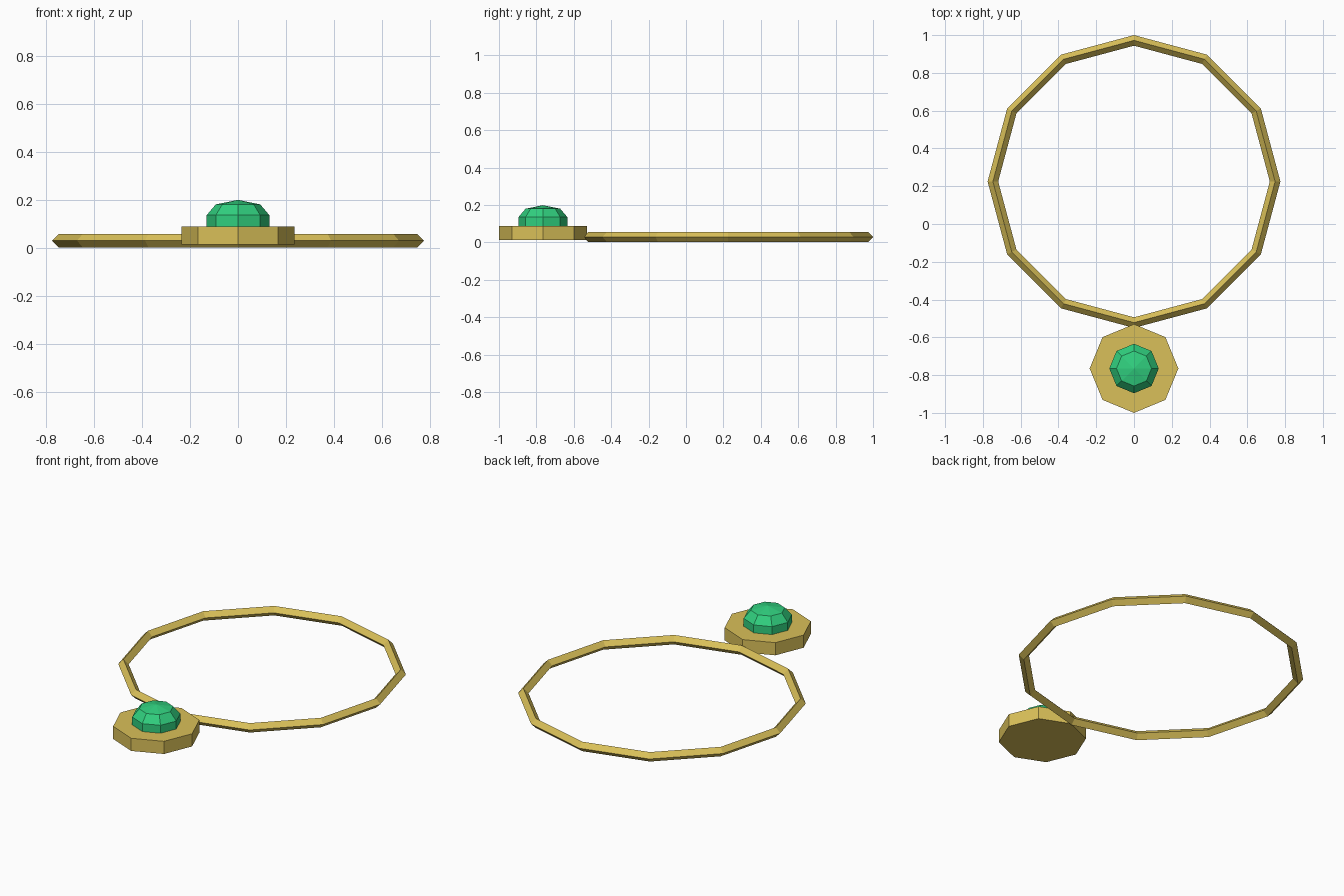
import bpy, bmesh
from math import cos, sin, pi

if "Cube" in bpy.data.objects:
    bpy.data.objects.remove(bpy.data.objects["Cube"])


def material(name, color):
    m = bpy.data.materials.new(name)
    m.diffuse_color = (*color, 1)
    m.use_nodes = True
    m.node_tree.nodes["Principled BSDF"].inputs["Base Color"].default_value = m.diffuse_color
    return m


def lathe(name, profile, y, mat, sides=8):
    """Closed faceted solid from (radius, z) points; radius 0 makes a tip."""
    bm = bmesh.new()
    rings = []
    for r, z in profile:
        if r == 0:
            rings.append([bm.verts.new((0, 0, z))] * sides)
        else:
            rings.append([bm.verts.new((r * cos(2 * pi * i / sides),
                                        r * sin(2 * pi * i / sides), z))
                          for i in range(sides)])
    for a, b in zip(rings, rings[1:]):
        for i in range(sides):
            j = (i + 1) % sides
            quad = dict.fromkeys((a[i], a[j], b[j], b[i]))
            bm.faces.new(list(quad))
    for ring in (rings[0], rings[-1]):
        if len(set(ring)) > 2:
            bm.faces.new(ring)
    bmesh.ops.recalc_face_normals(bm, faces=bm.faces)
    mesh = bpy.data.meshes.new(name)
    bm.to_mesh(mesh)
    bm.free()
    mesh.materials.append(mat)
    obj = bpy.data.objects.new(name, mesh)
    obj.location.y = y
    bpy.context.collection.objects.link(obj)
    return obj


gold = material("gold", (0.70, 0.53, 0.10))
green = material("green_gem", (0.03, 0.63, 0.21))

# Twelve-sided neck band with a diamond cross-section
bpy.ops.mesh.primitive_torus_add(major_segments=12, minor_segments=4,
                                 major_radius=0.747, minor_radius=0.028,
                                 location=(0, 0.225, 0.029))
band = bpy.context.object
band.name = "neck_band"
band.data.materials.append(gold)

# Octagonal pendant plate
PENDANT_Y = -0.765
lathe("pendant_plate", [(0.235, 0.013), (0.235, 0.088)], PENDANT_Y, gold)

# Gem: short prism with a faceted dome
R, BASE, RISE = 0.131, 0.135, 0.064
dome = [(R * cos(a), BASE + RISE * sin(a)) for a in (0, pi / 4)]
lathe("gem", [(R, 0.06)] + dome + [(0, BASE + RISE)], PENDANT_Y, green)
